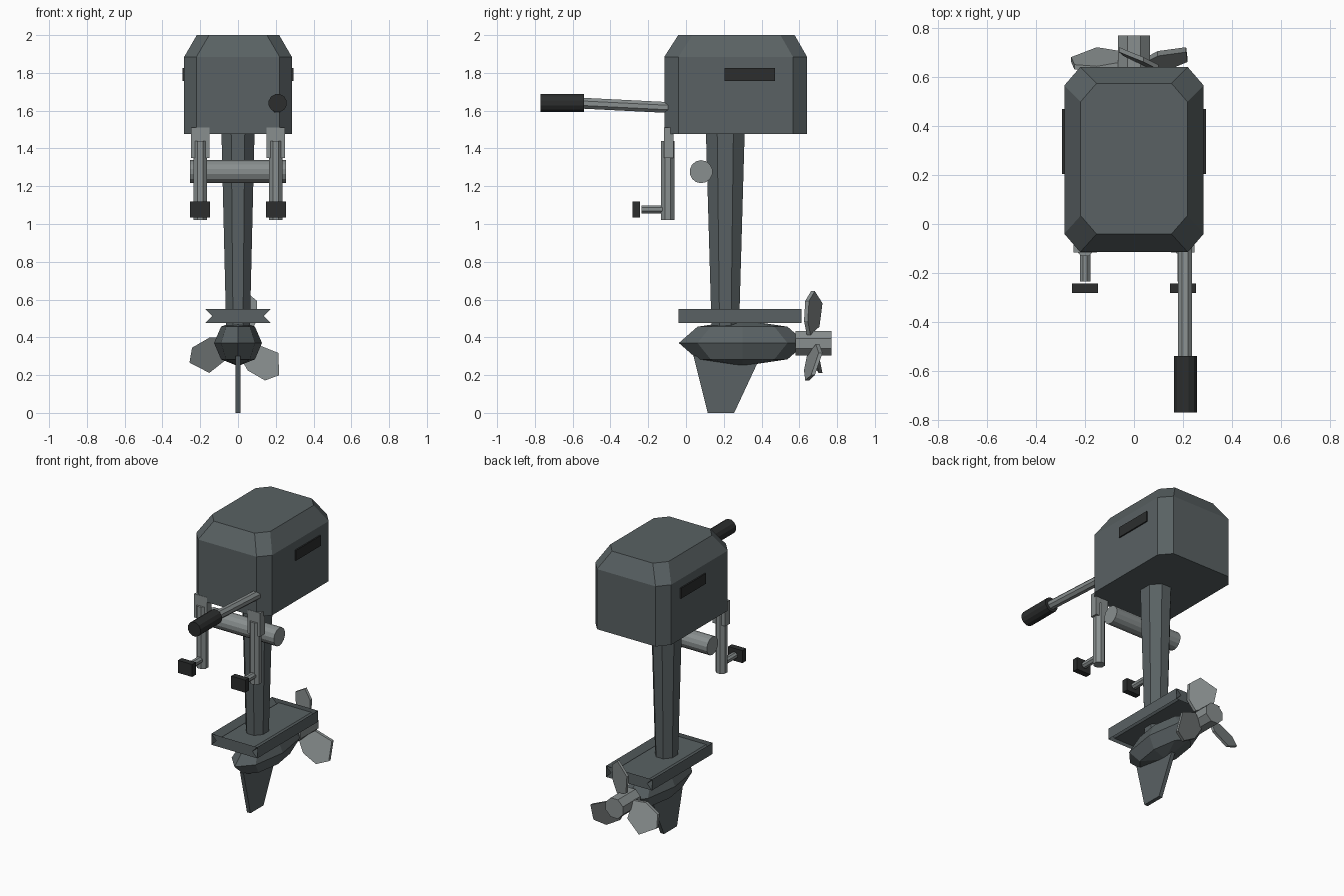
import bpy, bmesh
from math import sin, cos, pi, radians
from mathutils import Vector

if "Cube" in bpy.data.objects:
    bpy.data.objects.remove(bpy.data.objects["Cube"])


def material(name, r, g, b):
    m = bpy.data.materials.new(name)
    m.diffuse_color = (r, g, b, 1)
    m.use_nodes = True
    m.node_tree.nodes["Principled BSDF"].inputs["Base Color"].default_value = m.diffuse_color
    return m


PAINT = material("slate_paint", 0.10, 0.12, 0.125)
METAL = material("bare_metal", 0.25, 0.275, 0.275)
RUBBER = material("black_rubber", 0.025, 0.027, 0.027)


def finish(name, bm, mat, fix=True):
    if fix:
        bmesh.ops.recalc_face_normals(bm, faces=bm.faces[:])
    me = bpy.data.meshes.new(name)
    bm.to_mesh(me)
    bm.free()
    me.materials.append(mat)
    ob = bpy.data.objects.new(name, me)
    bpy.context.collection.objects.link(ob)
    return ob


def loft(name, rings, mat, caps=True):
    """Skin a list of equal-length point rings."""
    bm = bmesh.new()
    vs = [[bm.verts.new(p) for p in ring] for ring in rings]
    n = len(vs[0])
    for a, b in zip(vs, vs[1:]):
        for i in range(n):
            j = (i + 1) % n
            bm.faces.new((a[i], a[j], b[j], b[i]))
    if caps:
        bm.faces.new(vs[0])
        bm.faces.new(vs[-1])
    return finish(name, bm, mat)


def box(name, lo, hi, mat):
    (x0, y0, z0), (x1, y1, z1) = lo, hi
    return loft(name, [[(x0, y0, z), (x1, y0, z), (x1, y1, z), (x0, y1, z)] for z in (z0, z1)], mat)


def rod(name, a, b, r, sides, mat):
    """Flat-sided cylinder between two points."""
    a, b = Vector(a), Vector(b)
    d = (b - a).normalized()
    ref = Vector((1, 0, 0)) if abs(d.x) < 0.9 else Vector((0, 0, 1))
    u = d.cross(ref).normalized()
    v = d.cross(u)
    angs = [2 * pi * (i + 0.5) / sides for i in range(sides)]
    return loft(name, [[p + r * (cos(t) * u + sin(t) * v) for t in angs] for p in (a, b)], mat)


def octagon(hx, hy, cx, cy, yc, z):
    """Rectangle with cut corners."""
    q = [(hx, hy - cy), (hx - cx, hy), (cx - hx, hy), (-hx, hy - cy)]
    q += [(-x, -y) for x, y in q]
    return [(x, y + yc, z) for x, y in q]


# Cowl with chamfered top, and side vents
loft("engine_cowl", [octagon(0.285, 0.378, 0.065, 0.075, 0.263, 1.477),
                     octagon(0.285, 0.378, 0.065, 0.075, 0.263, 1.885),
                     octagon(0.218, 0.308, 0.065, 0.075, 0.267, 2.0)], PAINT)
for s, side in ((-1, "left"), (1, "right")):
    box(side + "_vent", (s * 0.285 - 0.009, 0.205, 1.757), (s * 0.285 + 0.009, 0.47, 1.827), RUBBER)

# Tapered leg
loft("drive_leg", [octagon(0.062, 0.072, 0.036, 0.042, 0.208, 0.42),
                   octagon(0.088, 0.103, 0.052, 0.06, 0.208, 1.5)], PAINT)

# Plate above the propeller: thin web with flared edge rims
X, H, W, T, ZM, Y0, Y1 = 0.173, 0.0375, 0.123, 0.0125, 0.5125, -0.04, 0.612
section = [(-W, T), (W, T), (X, -H), (X, H), (W, -T), (-W, -T), (-X, H), (-X, -H)]
loft("spray_plate", [[(x, y, ZM + z) for x, z in section] for y in (Y0, Y1)], PAINT, caps=False)
end = [(-X, H), (X, H), (X - H, 0), (X, -H), (-X, -H), (H - X, 0)]
for name, y in (("plate_front_end", Y0), ("plate_rear_end", Y1)):
    bm = bmesh.new()
    v = [bm.verts.new((x, y, ZM + z)) for x, z in end]
    bm.faces.new((v[0], v[1], v[2], v[5]))
    bm.faces.new((v[5], v[2], v[3], v[4]))
    if y > 0:
        bmesh.ops.reverse_faces(bm, faces=bm.faces[:])
    for f in bm.faces:
        f.normal_update()
        if f.normal.y * y < 0:
            f.normal_flip()
    finish(name, bm, PAINT, fix=False)

# Gearcase: low-poly ellipsoid
bm = bmesh.new()
bmesh.ops.create_uvsphere(bm, u_segments=8, v_segments=4, radius=1)
bmesh.ops.scale(bm, vec=(0.127, 0.337, 0.122), verts=bm.verts[:])
bmesh.ops.translate(bm, vec=(0, 0.299, 0.37), verts=bm.verts[:])
finish("gearcase", bm, PAINT)

# Skeg fin
fin = [(0.04, 0.30), (0.115, 0), (0.255, 0), (0.395, 0.30)]
loft("skeg", [[(x, y, z) for y, z in fin] for x in (-0.013, 0.013)], PAINT)

# Propeller hub and three pitched blades
rod("propeller_hub", (0, 0.58, 0.368), (0, 0.77, 0.368), 0.07, 8, METAL)
blade = [(0.05, -0.05), (0.13, -0.083), (0.235, -0.068), (0.277, 0), (0.2, 0.09), (0.08, 0.055)]
for k in range(3):
    a = radians(82 + 120 * k)
    loft(f"propeller_blade_{k + 1}",
         [[(r * cos(a) - t * sin(a), 0.672 + 0.45 * t + off, 0.37 + r * sin(a) + t * cos(a))
           for r, t in blade] for off in (-0.01, 0.01)], METAL)

# Tiller arm and grip
rod("tiller_arm", (0.208, -0.08, 1.616), (0.208, -0.56, 1.64), 0.031, 8, METAL)
rod("tiller_grip", (0.21, -0.54, 1.64), (0.21, -0.77, 1.64), 0.049, 12, RUBBER)

# Tilt tube and the pair of clamp brackets
rod("tilt_tube", (-0.255, 0.08, 1.277), (0.255, 0.08, 1.277), 0.061, 14, METAL)
for s, side in ((-1, "left"), (1, "right")):
    x = 0.2 * s
    box(side + "_bracket_plate", (x - 0.048, -0.117, 1.35), (x + 0.048, -0.067, 1.51), METAL)
    rod(side + "_clamp_arm", (x, -0.096, 1.02), (x, -0.096, 1.44), 0.038, 8, METAL)
    rod(side + "_clamp_screw", (x, -0.235, 1.078), (x, -0.11, 1.078), 0.023, 8, METAL)
    box(side + "_clamp_knob", (x - 0.053, -0.283, 1.035), (x + 0.053, -0.243, 1.12), RUBBER)
